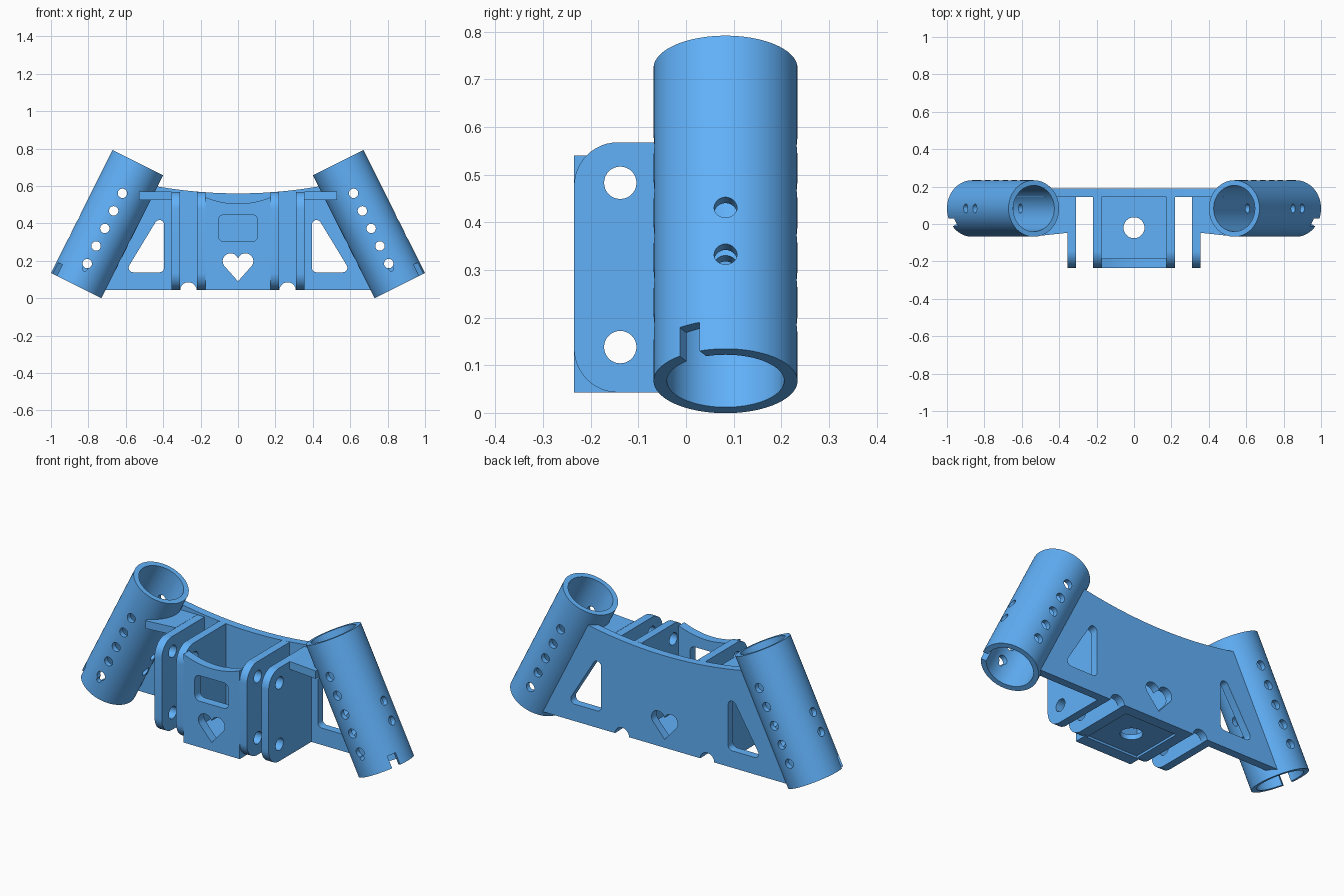
import bpy, bmesh
from math import sin, cos, tan, pi, radians, atan2
from mathutils import Matrix, Vector

if "Cube" in bpy.data.objects:
    bpy.data.objects.remove(bpy.data.objects["Cube"])

BLUE = bpy.data.materials.new("blue")
BLUE.diffuse_color = (0.12, 0.44, 0.95, 1)
BLUE.use_nodes = True
BLUE.node_tree.nodes["Principled BSDF"].inputs["Base Color"].default_value = BLUE.diffuse_color


def to_object(name, bm):
    bmesh.ops.recalc_face_normals(bm, faces=bm.faces)
    me = bpy.data.meshes.new(name)
    bm.to_mesh(me)
    bm.free()
    me.materials.append(BLUE)
    ob = bpy.data.objects.new(name, me)
    bpy.context.collection.objects.link(ob)
    return ob


def prism(name, pts, axis, a, b, matrix=None):
    """Extrude a 2D outline along an axis from a to b."""
    place = {'x': lambda u, v, w: (w, u, v),
             'y': lambda u, v, w: (u, w, v),
             'z': lambda u, v, w: (u, v, w)}[axis]
    bm = bmesh.new()
    face = bm.faces.new([bm.verts.new(place(u, v, a)) for u, v in pts])
    new = bmesh.ops.extrude_face_region(bm, geom=[face])['geom']
    shift = Vector(place(0, 0, b - a))
    bmesh.ops.translate(bm, vec=shift, verts=[v for v in new if isinstance(v, bmesh.types.BMVert)])
    if matrix:
        bm.transform(matrix)
    return to_object(name, bm)


def arc(cx, cy, r, a0, a1, n=12):
    return [(cx + r * cos(radians(a0 + (a1 - a0) * i / n)),
             cy + r * sin(radians(a0 + (a1 - a0) * i / n))) for i in range(n + 1)]


def circle(cx, cy, r, n=32):
    return arc(cx, cy, r, 0, 360, n)[:-1]


def rect(x0, x1, y0, y1):
    return [(x0, y0), (x1, y0), (x1, y1), (x0, y1)]


def rounded(pts, r, n=6):
    """Round every corner of a convex counter-clockwise outline."""
    out = []
    for i, p in enumerate(pts):
        p = Vector(p)
        d0 = (Vector(pts[i - 1]) - p).normalized()
        d1 = (Vector(pts[(i + 1) % len(pts)]) - p).normalized()
        half = d0.angle(d1) / 2
        c = p + (d0 + d1).normalized() * r / sin(half)
        s = p + d0 * r / tan(half) - c
        start = atan2(s.y, s.x)
        for k in range(n + 1):
            t = start + (pi - 2 * half) * k / n
            out.append((c.x + r * cos(t), c.y + r * sin(t)))
    return out


def cut(ob, cutters):
    """Subtract the cutters one after another and bake the result."""
    for c in cutters:
        c.hide_render = True
        m = ob.modifiers.new("cut", 'BOOLEAN')
        m.operation, m.object, m.solver = 'DIFFERENCE', c, 'EXACT'
        deps = bpy.context.evaluated_depsgraph_get()
        me = bpy.data.meshes.new_from_object(ob.evaluated_get(deps))
        ob.modifiers.clear()
        ob.data = me
        bpy.data.objects.remove(c)
    return ob


def mirrored(ob, name):
    bm = bmesh.new()
    bm.from_mesh(ob.data)
    bm.transform(Matrix.Scale(-1, 4, (1, 0, 0)))
    return to_object(name, bm)


# Slanted tubes with three end notches and pin holes
TUBE = Matrix.Translation((0.865, 0.083, 0.067)) @ Matrix.Rotation(radians(-26.6), 4, 'Y')
tube = prism("right_tube", circle(0, 0, 0.151, 96), 'z', 0, 0.735)
cutters = [prism("bore", circle(0, 0, 0.123, 96), 'z', -0.1, 0.9)]
for a in (90.7, 207.3, 329.6):
    cutters.append(prism("notch", rect(0.09, 0.21, -0.024, 0.024), 'z', -0.05, 0.067,
                         Matrix.Rotation(radians(a), 4, 'Z')))
for z in (0.132, 0.237, 0.342, 0.447, 0.552):
    cutters.append(prism("pin", circle(0, z, 0.025), 'y', -0.3, 0.3))
cutters.append(prism("small_pin", circle(0, 0.102, 0.013, 20), 'y', -0.3, 0.05))
for z in (0.222, 0.332):
    cutters.append(prism("side_pin", circle(0, z, 0.024), 'x', -0.3, 0.3))
cut(tube, cutters)
tube.data.transform(TUBE)
mirrored(tube, "left_tube")

# Heart outline shared by the front wall and the back plate
lobe = arc(0.04, 0.198, 0.042, -35, 162, 14)
heart = [(0, 0.09)] + lobe + [(-x, z) for x, z in reversed(lobe)]

# Back plate with curved top, triangular windows and bottom notches
Z0 = 0.043


def plate_edge(z):
    return 0.865 - (z - 0.067) * tan(radians(26.6)) - 0.107 / cos(radians(26.6))


top = [(x, 0.56 + 0.2 * x * x) for x in [plate_edge(0.6) * (1 - i / 12) for i in range(25)]]
plate = prism("back_plate", [(-plate_edge(Z0), Z0), (plate_edge(Z0), Z0)] + top, 'y', 0.145, 0.19)
cutters = [prism("heart_cut", heart, 'y', 0, 0.4)]
tri = rounded([(0.395, 0.138), (0.604, 0.138), (0.395, 0.482)], 0.025)
for s in (1, -1):
    cutters.append(prism("window", [(s * x, z) for x, z in tri], 'y', 0, 0.4))
    cutters.append(prism("half_round", circle(s * 0.265, Z0 - 0.002, 0.044), 'y', 0, 0.4))
cut(plate, cutters)

# Four mounting flanges with rounded front corners and bolt holes
flange_outline = ([(0.145, Z0), (0.145, 0.568)] + arc(-0.143, 0.476, 0.092, 90, 180)
                  + arc(-0.143, Z0 + 0.092, 0.092, 180, 270))
for label, x in (("inner", 0.175), ("outer", 0.31)):
    flange = prism("right_" + label + "_flange", flange_outline, 'x', x, x + 0.045)
    cut(flange, [prism("bolt", circle(-0.138, z, 0.034), 'x', 0.1, 0.4) for z in (0.138, 0.483)])
    mirrored(flange, "left_" + label + "_flange")

# Front wall with dipped top, rounded window and heart
dip = [(x, 0.505 + 1.14 * x * x) for x in [0.175 * (1 - i / 8) for i in range(17)]]
wall = prism("front_wall", [(-0.175, Z0), (0.175, Z0)] + dip, 'y', -0.235, -0.185)
cut(wall, [prism("heart_cut", heart, 'y', -0.4, 0),
           prism("window", rounded(rect(-0.105, 0.105, 0.302, 0.446), 0.03), 'y', -0.4, 0)])

# Box floor with centre hole and shallow underside recess
floor = prism("box_floor", rect(-0.175, 0.175, -0.185, 0.145), 'z', Z0, Z0 + 0.04)
cut(floor, [prism("hole", circle(0, -0.02, 0.056, 40), 'z', -0.1, 0.3),
            prism("recess", rect(-0.16, 0.16, -0.17, 0.13), 'z', -0.1, Z0 + 0.012)])

# Shelves bracing the outer flanges against the tubes
shelf = prism("right_shelf", [(0.355, -0.047), (0.53, -0.066), (0.53, 0.145), (0.355, 0.145)],
              'z', 0.525, 0.569)
cut(shelf, [prism("tube_cut", circle(0, 0, 0.14, 64), 'z', -0.1, 0.9, TUBE)])
mirrored(shelf, "left_shelf")

# Smooth the round surfaces, keep edges crisp
for ob in bpy.context.collection.objects:
    ob.select_set(True)
    bpy.context.view_layer.objects.active = ob
bpy.ops.object.shade_smooth_by_angle(angle=radians(30))
